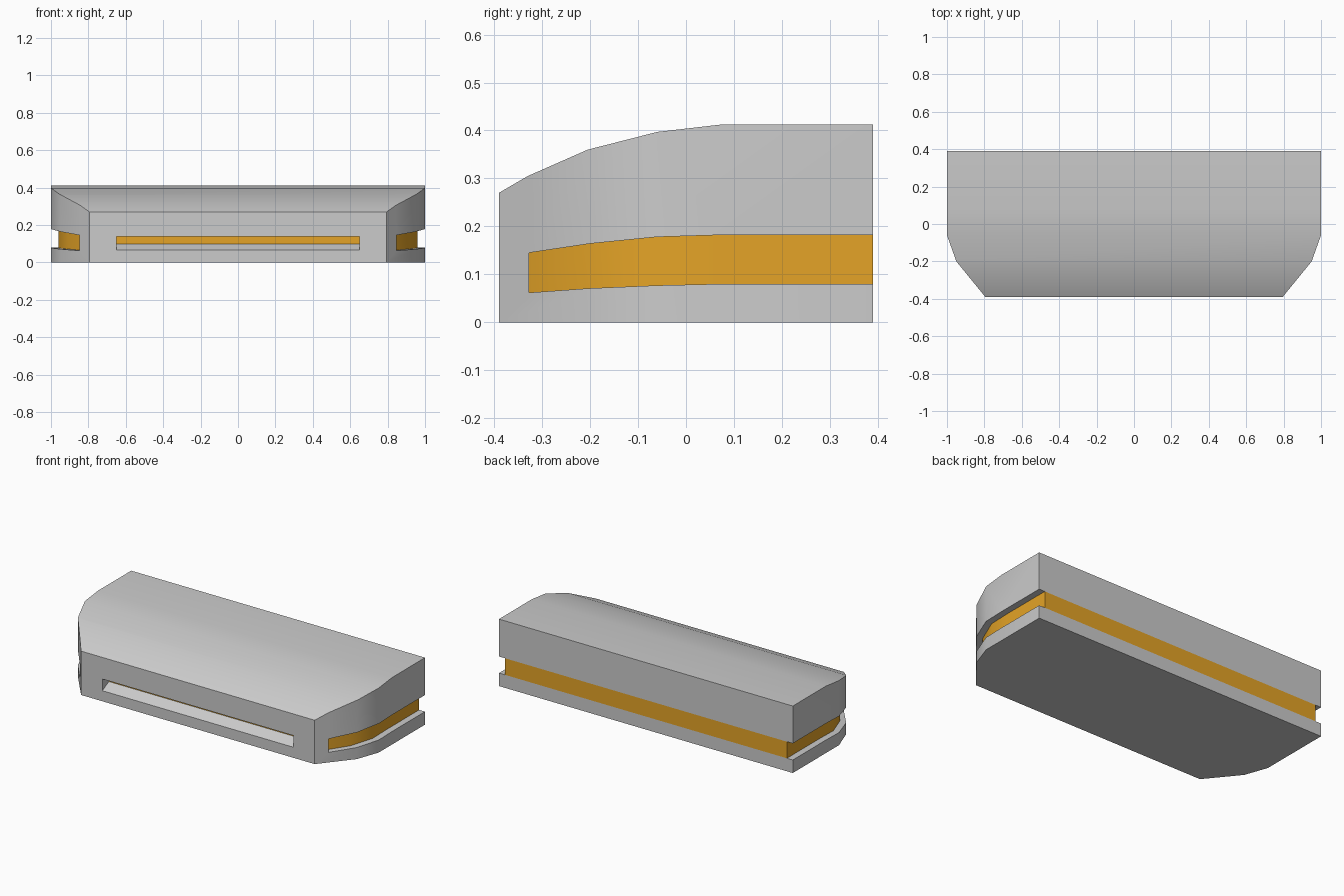
import bpy, bmesh, math
from mathutils import Vector

cube = bpy.data.objects.get("Cube")
if cube:
    bpy.data.objects.remove(cube, do_unlink=True)


def make_material(name, rgb):
    mat = bpy.data.materials.new(name)
    mat.use_nodes = True
    mat.diffuse_color = (*rgb, 1)
    mat.node_tree.nodes["Principled BSDF"].inputs["Base Color"].default_value = (*rgb, 1)
    return mat


def make_object(name, bm, mat):
    bmesh.ops.recalc_face_normals(bm, faces=bm.faces)
    mesh = bpy.data.meshes.new(name)
    bm.to_mesh(mesh)
    bm.free()
    mesh.materials.append(mat)
    ob = bpy.data.objects.new(name, mesh)
    bpy.context.collection.objects.link(ob)
    return ob


def loft(name, rings, mat):
    """Skin a row of matching closed rings and cap both ends."""
    bm = bmesh.new()
    rows = [[bm.verts.new(p) for p in ring] for ring in rings]
    n = len(rows[0])
    for a, b in zip(rows, rows[1:]):
        for i in range(n):
            bm.faces.new((a[i], a[(i + 1) % n], b[(i + 1) % n], b[i]))
    bm.faces.new(rows[0])
    bm.faces.new(rows[-1])
    return make_object(name, bm, mat)


def cut(ob, cutter):
    mod = ob.modifiers.new("cut", 'BOOLEAN')
    mod.operation = 'DIFFERENCE'
    mod.solver = 'EXACT'
    mod.object = cutter
    bpy.context.view_layer.objects.active = ob
    bpy.ops.object.modifier_apply(modifier=mod.name)
    bpy.data.objects.remove(cutter, do_unlink=True)


def smooth(ob):
    bpy.ops.object.select_all(action='DESELECT')
    ob.select_set(True)
    bpy.context.view_layer.objects.active = ob
    bpy.ops.object.shade_smooth_by_angle(angle=math.radians(32))


grey = make_material("housing grey", (0.6, 0.6, 0.6))
amber = make_material("amber", (0.78, 0.37, 0.02))

BACK = 0.39

# Housing: plan outline pulled up, then trimmed by the curved roof
side = [(0.795, -0.39), (0.95, -0.2), (1.0, -0.06), (1.0, BACK)]
outline = side + [(-x, y) for x, y in reversed(side)]
roof = [(-0.39, 0.27), (-0.33, 0.305), (-0.205, 0.36), (-0.06, 0.397), (0.07, 0.412)]
housing = loft("housing", [[(x, y, z) for x, y in outline] for z in (0, 0.412)], grey)
bm = bmesh.new()
bm.from_mesh(housing.data)
for (y0, z0), (y1, z1) in zip(roof, roof[1:]):
    res = bmesh.ops.bisect_plane(bm, geom=bm.verts[:] + bm.edges[:] + bm.faces[:],
                                 plane_co=(0, y0, z0),
                                 plane_no=Vector((0, z0 - z1, y1 - y0)),
                                 clear_outer=True, dist=1e-5)
    bmesh.ops.holes_fill(bm, edges=[e for e in bm.edges if e.is_boundary])
bmesh.ops.recalc_face_normals(bm, faces=bm.faces)
bm.to_mesh(housing.data)
bm.free()

# Groove round the sides and back, with the amber lens core inside it
# stations: y, lens half width, bottom, top
stations = [(-0.327, 0.803, 0.062, 0.145), (-0.2, 0.908, 0.071, 0.164),
            (-0.06, 0.96, 0.077, 0.178), (0.07, 0.96, 0.08, 0.182)]


def band(y, w, lo, hi):
    return [(-w, y, lo), (w, y, lo), (w, y, hi), (-w, y, hi)]


def band_rings(end, width=None):
    rows = stations + [(end, *stations[-1][1:])]
    return [band(y, width or w, lo, hi) for y, w, lo, hi in rows]


cut(housing, loft("groove_cutter", band_rings(0.5, 1.2), grey))
lens = loft("amber_lens", band_rings(BACK), amber)

# Front slot with a floor that ramps up towards the back
slot = [(-0.45, 0.065), (-0.39, 0.065), (-0.25, 0.137), (-0.45, 0.137)]
cut(housing, loft("slot_cutter", [[(x, y, z) for y, z in slot] for x in (-0.65, 0.65)], grey))

smooth(housing)
smooth(lens)
